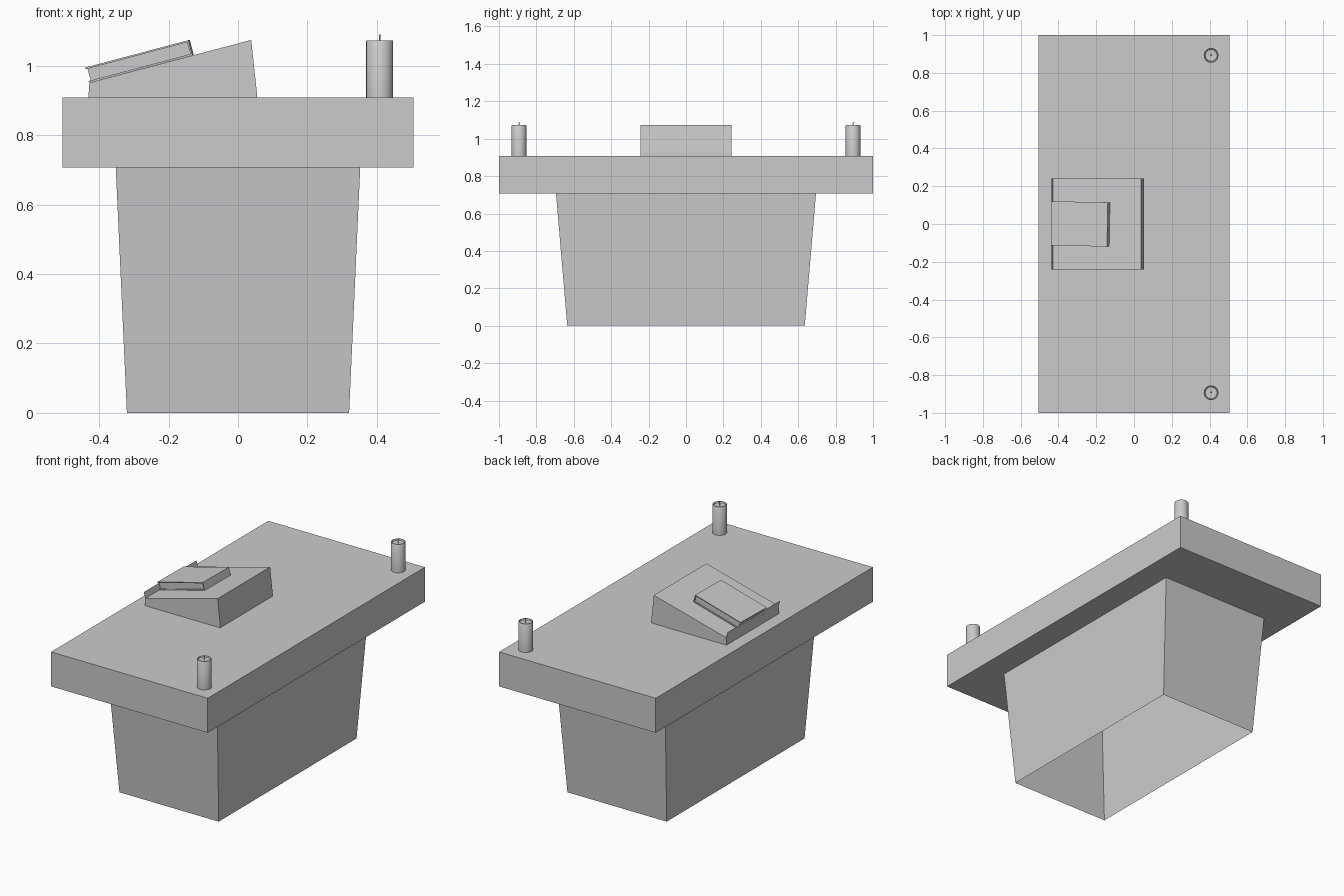
import bpy, bmesh, math
from mathutils import Matrix, Vector

if "Cube" in bpy.data.objects:
    bpy.data.objects.remove(bpy.data.objects["Cube"])


def make(name, verts, faces, fix=True):
    me = bpy.data.meshes.new(name)
    me.from_pydata(verts, [], faces)
    ob = bpy.data.objects.new(name, me)
    bpy.context.collection.objects.link(ob)
    if fix:
        bm = bmesh.new()
        bm.from_mesh(me)
        bmesh.ops.recalc_face_normals(bm, faces=bm.faces)
        bm.to_mesh(me)
        bm.free()
    return ob


def tapered(name, bottom, top, z0, z1, caps=True):
    corners = [(-1, -1), (1, -1), (1, 1), (-1, 1)]
    v = [(x * s[0], y * s[1], z) for s, z in ((bottom, z0), (top, z1)) for x, y in corners]
    f = [(i, (i + 1) % 4, (i + 1) % 4 + 4, i + 4) for i in range(4)]
    if caps:
        f += [(3, 2, 1, 0), (4, 5, 6, 7)]
    return make(name, v, f, caps)


def extrude_y(name, profile, y0, y1):
    n = len(profile)
    v = [(x, y, z) for y in (y0, y1) for x, z in profile]
    f = [(i, (i + 1) % n, (i + 1) % n + n, i + n) for i in range(n)]
    f += [tuple(range(n)), tuple(range(n, 2 * n))]
    return make(name, v, f)


def lathe(name, profile, loc, sides):
    bm = bmesh.new()
    pts = [bm.verts.new((r, 0, z)) for r, z in profile]
    edges = [bm.edges.new(p) for p in zip(pts, pts[1:])]
    bmesh.ops.spin(bm, geom=pts + edges, cent=(0, 0, 0), axis=(0, 0, 1),
                   angle=math.tau, steps=sides)
    bmesh.ops.remove_doubles(bm, verts=bm.verts, dist=1e-5)
    bmesh.ops.recalc_face_normals(bm, faces=bm.faces)
    me = bpy.data.meshes.new(name)
    bm.to_mesh(me)
    bm.free()
    ob = bpy.data.objects.new(name, me)
    ob.location = loc
    bpy.context.collection.objects.link(ob)
    bpy.ops.object.select_all(action='DESELECT')
    ob.select_set(True)
    bpy.context.view_layer.objects.active = ob
    bpy.ops.object.shade_smooth_by_angle(angle=math.radians(35))
    return ob


# table slab and hollow tapered base (open underneath)
TOP = 0.908
tapered("table_top", (0.505, 1.0), (0.505, 1.0), 0.707, TOP)
tapered("table_base", (0.32, 0.635), (0.352, 0.695), 0, 0.707, caps=False)

# sloping book stand and its thin retaining lip
extrude_y("book_stand", [(-0.431, TOP), (0.054, TOP), (0.054, 0.925), (0.038, 1.074),
                         (-0.428, 0.951)], -0.242, 0.242)
make("stand_lip", [(x, y, z) for x, z in ((-0.428, 0.951), (-0.438, 0.985))
                   for y in (-0.242, 0.242)], [(0, 1, 3, 2)], False)

# closed book: C-shaped cover with the spine on the high side, inset pages
L, H, T = 0.308, 0.045, 0.005
place = (Matrix.Translation((-0.427, 0.003, 0.9515))
         @ Matrix.Rotation(-math.atan(0.265), 4, 'Y')
         @ Matrix.Rotation(math.radians(-1), 4, 'Z'))
cover = extrude_y("book_cover", [(0, 0), (L, 0), (L, H), (0, H), (0, H - T), (L - T, H - T),
                                 (L - T, T), (0, T)], -0.117, 0.117)
pages = extrude_y("book_pages", [(0.006, T), (L - T, T), (L - T, H - T), (0.006, H - T)],
                  -0.111, 0.111)
for ob in (cover, pages):
    ob.matrix_world = place

# candles with shallow melted tops and bent wicks
for side, s in (("front", -1), ("back", 1)):
    loc = Vector((0.408, 0.893 * s, TOP))
    lathe("candle_" + side, [(0, 0), (0.039, 0), (0.039, 0.162), (0.037, 0.165), (0.034, 0.165),
                             (0.031, 0.158), (0, 0.155)], loc, 24)
    cu = bpy.data.curves.new("wick_" + side, 'CURVE')
    cu.dimensions = '3D'
    cu.bevel_depth = 0.002
    cu.bevel_resolution = 1
    cu.use_fill_caps = True
    sp = cu.splines.new('POLY')
    sp.points.add(2)
    for p, co in zip(sp.points, [(0, 0, 0.154), (0, 0, 0.173), (0.001, 0.006, 0.182)]):
        p.co = (*co, 1)
    wick = bpy.data.objects.new("wick_" + side, cu)
    wick.location = loc
    bpy.context.collection.objects.link(wick)
